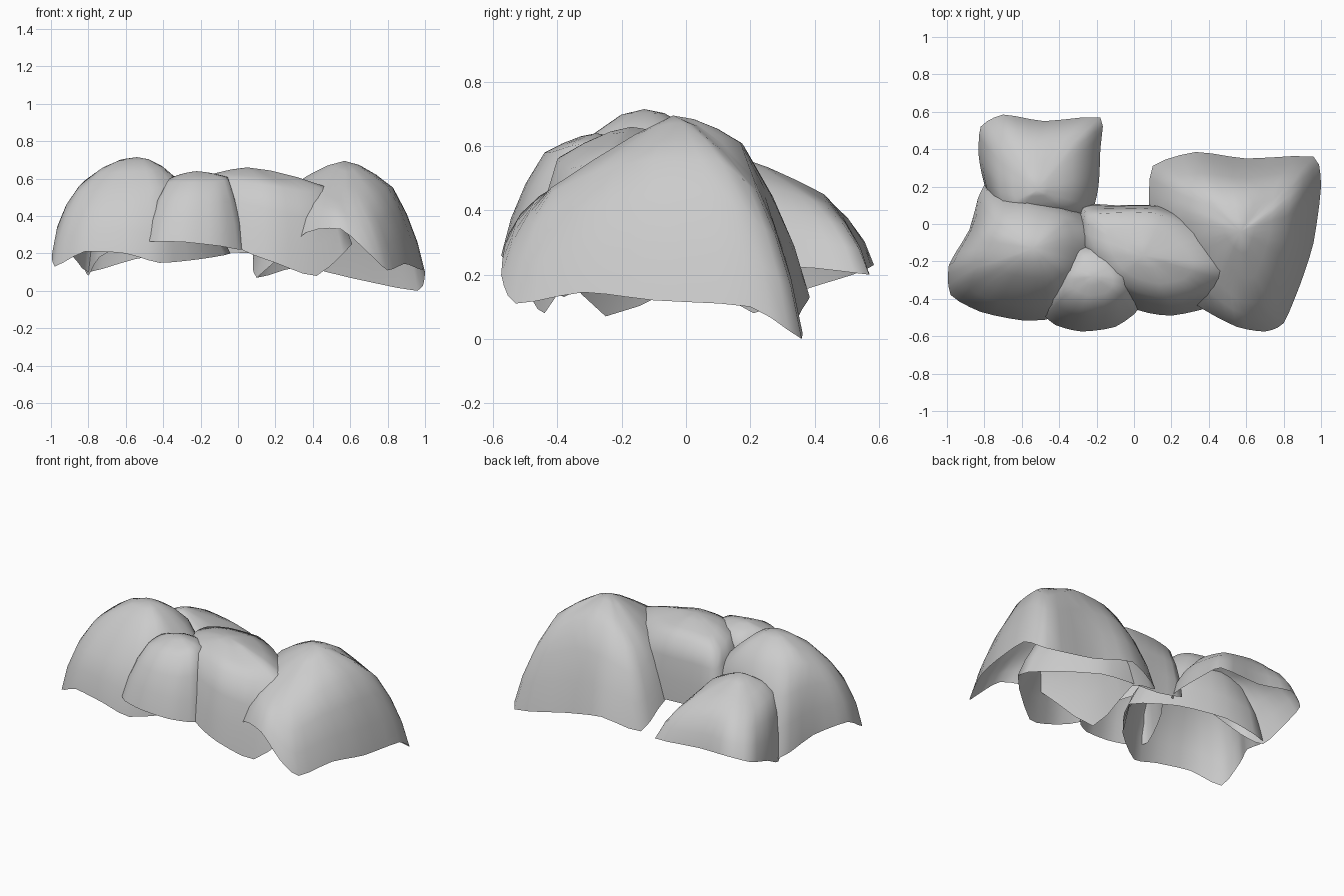
import bpy, math
from mathutils import Vector


def smooth_ring(pts, steps=3):
    """Closed, slightly tightened Catmull-Rom curve through a few outline points."""
    n, out = len(pts), []
    for i in range(n):
        a, b, c, d = (pts[(i + k) % n] for k in (-1, 0, 1, 2))
        for s in range(steps):
            t = s / steps
            curve = 0.5 * (2 * b + (c - a) * t + (2 * a - 5 * b + 4 * c - d) * t * t
                           + (3 * b - a - 3 * c + d) * t ** 3)
            out.append(curve.lerp(b.lerp(c, t), 0.4))
    return out


def shell(name, apex, outline, bulge=0.025, crown_back=1.5, crown_front=1.5):
    """Open dome: each outline entry is a rim point followed by its shoulder point."""
    apex = Vector(apex)
    rim = smooth_ring([Vector(p[:3]) for p in outline])
    shoulder = smooth_ring([Vector(p[3:]) for p in outline])
    n = len(rim)
    rings = []
    for t in (0, 0.33, 0.67):
        ring = []
        for r, s in zip(rim, shoulder):
            out = Vector((r.x - apex.x, r.y - apex.y, 0.5 * (apex.z - r.z))).normalized()
            ring.append(r.lerp(s, t) + out * bulge * math.sin(math.pi * t))
        rings.append(ring)
    rings.append(shoulder)
    for t in (0.35, 0.7):
        ring = []
        for s in shoulder:
            side = (s - apex).xy.normalized().y * 0.5 + 0.5
            crown = crown_front + (crown_back - crown_front) * side
            p = s.lerp(apex, t)
            p.z = s.z + (apex.z - s.z) * (1 - (1 - t) ** crown)
            ring.append(p)
        rings.append(ring)
    verts = [v for ring in rings for v in ring] + [apex]
    faces = []
    for k in range(len(rings) - 1):
        for i in range(n):
            j = (i + 1) % n
            faces.append((k * n + i, k * n + j, (k + 1) * n + j, (k + 1) * n + i))
    last = (len(rings) - 1) * n
    faces += [(last + i, last + (i + 1) % n, len(verts) - 1) for i in range(n)]
    mesh = bpy.data.meshes.new(name)
    mesh.from_pydata(verts, [], faces)
    mesh.shade_smooth()
    obj = bpy.data.objects.new(name, mesh)
    bpy.context.collection.objects.link(obj)
    return obj


# large mound on the right
shell("right_mound", (0.57, -0.04, 0.695), [
    (0.96, 0.36, 0.0, 0.83, 0.22, 0.46),
    (1.00, 0.20, 0.10, 0.83, 0.11, 0.55),
    (0.96, -0.10, 0.12, 0.80, -0.10, 0.56),
    (0.89, -0.32, 0.145, 0.74, -0.28, 0.52),
    (0.80, -0.53, 0.11, 0.68, -0.41, 0.46),
    (0.70, -0.575, 0.20, 0.60, -0.42, 0.47),
    (0.55, -0.55, 0.33, 0.52, -0.38, 0.49),
    (0.36, -0.45, 0.31, 0.42, -0.28, 0.53),
    (0.10, -0.25, 0.07, 0.30, -0.10, 0.54),
    (0.08, 0.08, 0.20, 0.26, 0.07, 0.54),
    (0.10, 0.31, 0.07, 0.26, 0.19, 0.51),
    (0.33, 0.385, 0.13, 0.39, 0.19, 0.58),
    (0.60, 0.35, 0.07, 0.60, 0.17, 0.61)], 0.025, 1.7, 1.15)

# tall mound at the front left
shell("front_left_mound", (-0.54, -0.13, 0.715), [
    (-0.04, -0.10, 0.20, -0.33, -0.07, 0.60),
    (-0.28, 0.06, 0.21, -0.38, 0.04, 0.58),
    (-0.55, 0.18, 0.17, -0.57, 0.08, 0.59),
    (-0.80, 0.21, 0.10, -0.72, 0.05, 0.59),
    (-0.88, -0.03, 0.18, -0.79, -0.05, 0.61),
    (-0.99, -0.22, 0.22, -0.85, -0.17, 0.56),
    (-0.98, -0.38, 0.13, -0.85, -0.27, 0.53),
    (-0.82, -0.47, 0.21, -0.74, -0.34, 0.53),
    (-0.60, -0.515, 0.20, -0.57, -0.37, 0.54),
    (-0.42, -0.50, 0.15, -0.42, -0.36, 0.55),
    (-0.20, -0.34, 0.17, -0.34, -0.25, 0.60)], 0.03, 1.9, 1.9)

# lower mound at the back left
shell("back_left_mound", (-0.52, 0.18, 0.56), [
    (-0.18, 0.57, 0.20, -0.33, 0.43, 0.42),
    (-0.48, 0.55, 0.21, -0.52, 0.43, 0.45),
    (-0.70, 0.585, 0.23, -0.65, 0.44, 0.43),
    (-0.82, 0.52, 0.20, -0.71, 0.37, 0.43),
    (-0.83, 0.36, 0.15, -0.72, 0.24, 0.45),
    (-0.80, 0.21, 0.08, -0.71, 0.14, 0.46),
    (-0.74, 0.08, 0.18, -0.66, 0.08, 0.48),
    (-0.50, 0.02, 0.30, -0.50, 0.08, 0.50),
    (-0.24, 0.05, 0.25, -0.36, 0.10, 0.48),
    (-0.19, 0.20, 0.23, -0.33, 0.20, 0.48),
    (-0.18, 0.40, 0.22, -0.33, 0.31, 0.46)], 0.025, 1.2, 1.2)

# small mound at the front centre
shell("front_centre_mound", (-0.22, -0.28, 0.64), [
    (0.03, -0.45, 0.22, -0.06, -0.36, 0.60),
    (0.00, -0.30, 0.30, -0.06, -0.28, 0.61),
    (-0.08, -0.14, 0.45, -0.13, -0.18, 0.60),
    (-0.30, -0.12, 0.45, -0.27, -0.17, 0.60),
    (-0.42, -0.25, 0.35, -0.35, -0.27, 0.61),
    (-0.49, -0.46, 0.27, -0.38, -0.36, 0.58),
    (-0.42, -0.54, 0.265, -0.33, -0.41, 0.58),
    (-0.28, -0.575, 0.26, -0.24, -0.44, 0.58),
    (-0.10, -0.55, 0.24, -0.12, -0.42, 0.58)], 0.02)

# broad mound joining the two sides
shell("middle_mound", (0.05, -0.17, 0.66), [
    (0.61, -0.32, 0.25, 0.46, -0.25, 0.56),
    (0.50, -0.10, 0.22, 0.40, -0.12, 0.56),
    (0.30, 0.07, 0.20, 0.25, 0.00, 0.57),
    (0.12, 0.10, 0.20, 0.10, 0.06, 0.59),
    (-0.10, 0.10, 0.21, -0.10, 0.06, 0.59),
    (-0.28, 0.10, 0.25, -0.24, 0.04, 0.57),
    (-0.30, -0.10, 0.40, -0.22, -0.12, 0.60),
    (-0.17, -0.33, 0.38, -0.12, -0.28, 0.60),
    (0.02, -0.46, 0.22, 0.02, -0.36, 0.58),
    (0.20, -0.49, 0.15, 0.18, -0.40, 0.56),
    (0.42, -0.44, 0.08, 0.38, -0.36, 0.53)], 0.015)
